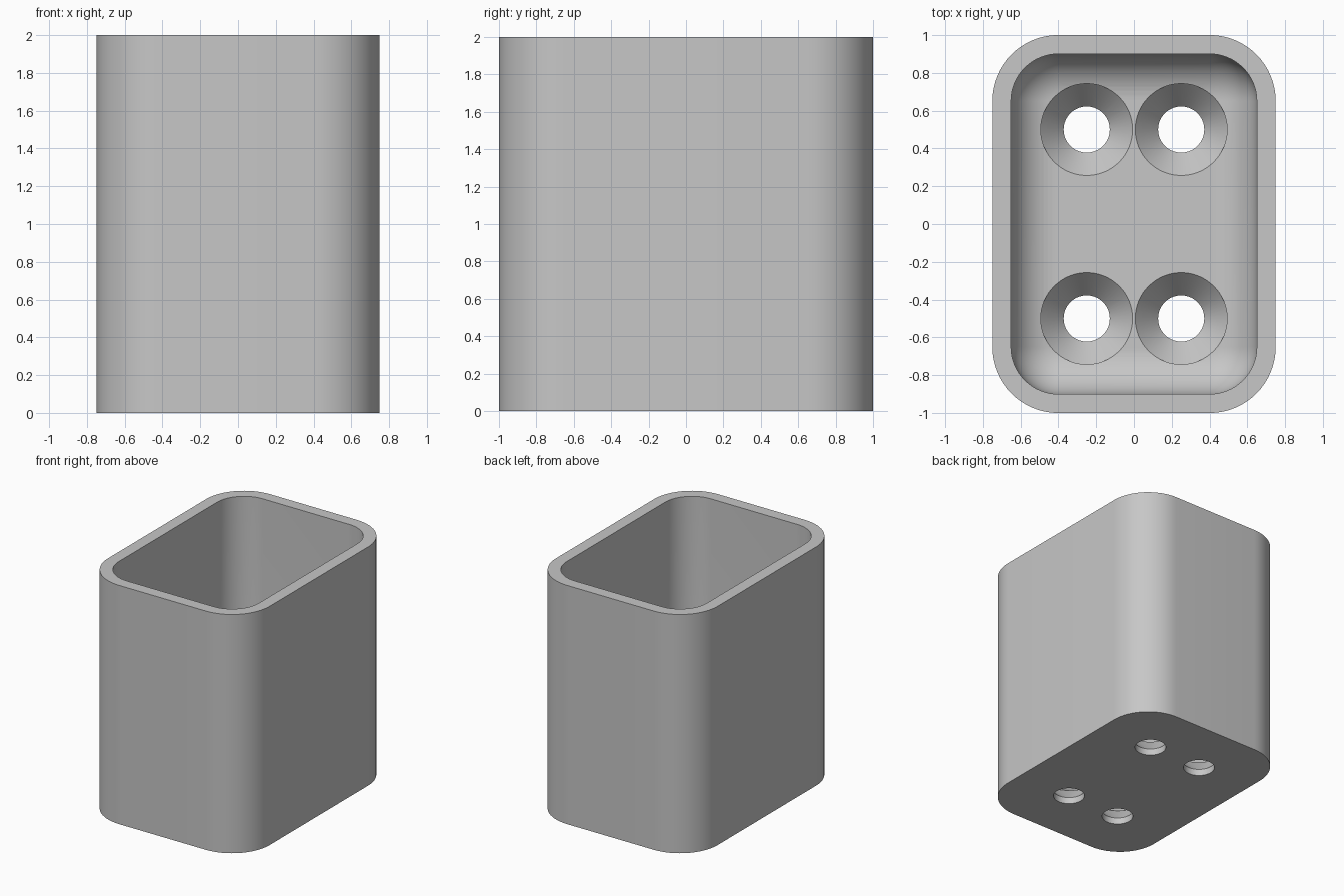
import bpy, bmesh, math
from mathutils import Vector

if "Cube" in bpy.data.objects:
    bpy.data.objects.remove(bpy.data.objects["Cube"], do_unlink=True)

HALF_X, HALF_Y, HEIGHT = 0.75, 1.0, 2.0
WALL, FLOOR = 0.1, 0.19
CORNER, FILLET = 0.35, 0.24
HOLE_R, HEAD_R, SHANK = 0.122, 0.243, 0.055
ARC = 16

grey = bpy.data.materials.new("plain grey")
grey.use_nodes = True
colour = (0.57, 0.57, 0.57, 1)
grey.diffuse_color = colour
grey.node_tree.nodes["Principled BSDF"].inputs["Base Color"].default_value = colour


def rounded_ring(inset, z):
    """Rounded rectangle, moved inwards from the outer wall."""
    r = CORNER - inset
    cx, cy = HALF_X - CORNER, HALF_Y - CORNER
    points = []
    for i, (sx, sy) in enumerate([(1, 1), (-1, 1), (-1, -1), (1, -1)]):
        for k in range(ARC + 1):
            a = (i + k / ARC) * math.pi / 2
            points.append(Vector((sx * cx + r * math.cos(a), sy * cy + r * math.sin(a), z)))
    return points


def circle_ring(x, y, r, z, n=64):
    return [Vector((x + r * math.cos(2 * math.pi * k / n),
                    y + r * math.sin(2 * math.pi * k / n), z)) for k in range(n)]


def loft(name, rings):
    """Closed solid skinned through a list of rings."""
    bm = bmesh.new()
    loops = [[bm.verts.new(p) for p in ring] for ring in rings]
    n = len(loops[0])
    for a, b in zip(loops, loops[1:]):
        for k in range(n):
            j = (k + 1) % n
            bm.faces.new((a[k], a[j], b[j], b[k]))
    bm.faces.new(loops[0][::-1])
    bm.faces.new(loops[-1])
    bmesh.ops.recalc_face_normals(bm, faces=bm.faces)
    mesh = bpy.data.meshes.new(name)
    bm.to_mesh(mesh)
    bm.free()
    mesh.materials.append(grey)
    obj = bpy.data.objects.new(name, mesh)
    bpy.context.collection.objects.link(obj)
    return obj


# Open box: outer wall, rim, inner wall, then the rounded edge into the floor
rings = [rounded_ring(0, 0), rounded_ring(0, HEIGHT), rounded_ring(WALL, HEIGHT)]
for k in range(ARC + 1):
    a = k / ARC * math.pi / 2
    rings.append(rounded_ring(WALL + FILLET * (1 - math.cos(a)),
                              FLOOR + FILLET * (1 - math.sin(a))))
box = loft("open_box", rings)

# Four countersunk screw holes through the floor
bpy.context.view_layer.objects.active = box
box.select_set(True)
for x in (-0.25, 0.25):
    for y in (-0.5, 0.5):
        cutter = loft("screw_hole_cutter", [
            circle_ring(x, y, HOLE_R, -0.1), circle_ring(x, y, HOLE_R, SHANK),
            circle_ring(x, y, HEAD_R, FLOOR), circle_ring(x, y, HEAD_R, FLOOR + 0.4)])
        cutter.hide_render = True
        cut = box.modifiers.new("screw_hole", "BOOLEAN")
        cut.operation = "DIFFERENCE"
        cut.solver = "EXACT"
        cut.object = cutter
        bpy.ops.object.modifier_apply(modifier=cut.name)
        bpy.data.objects.remove(cutter, do_unlink=True)

bpy.ops.object.shade_smooth_by_angle(angle=math.radians(30))
